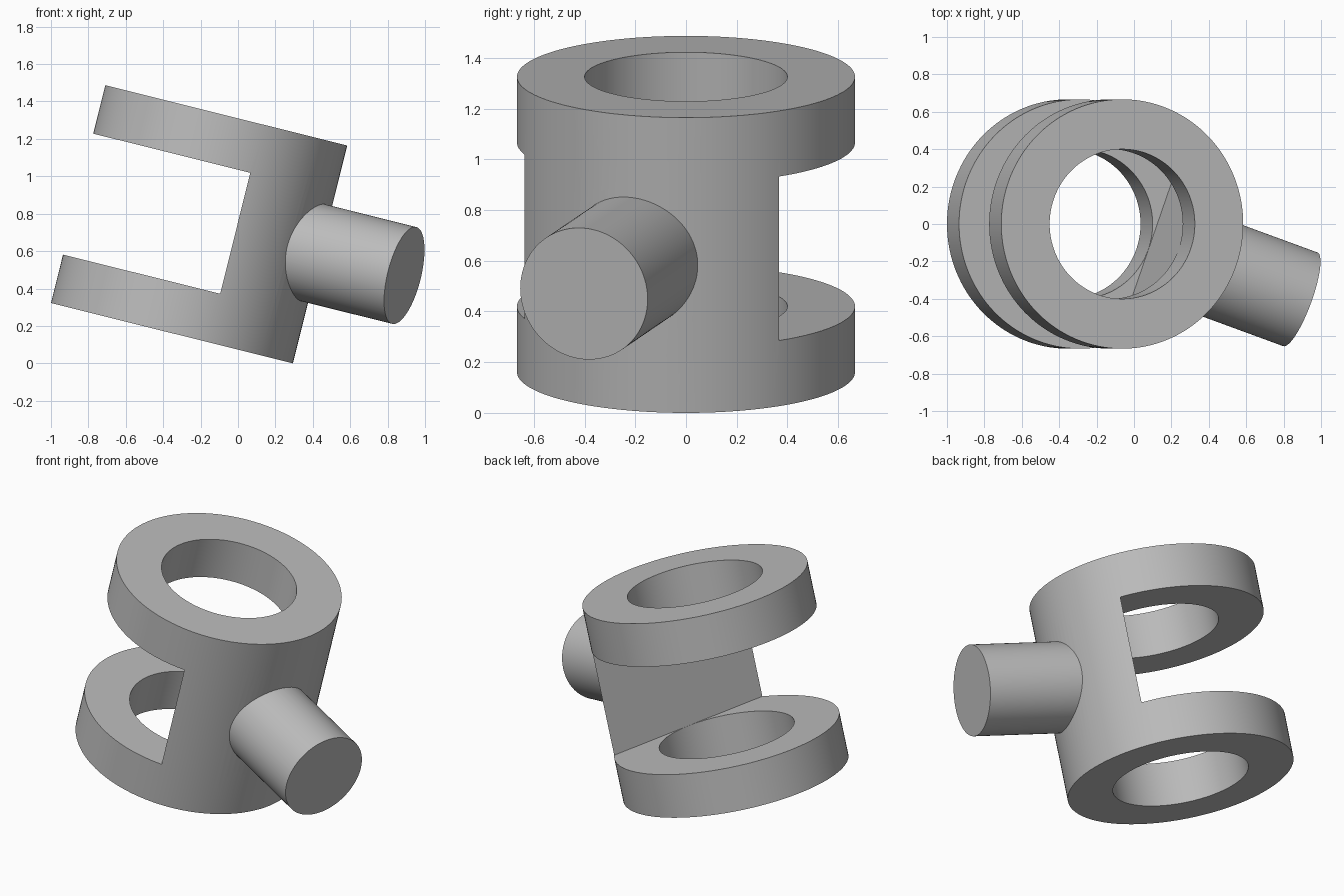
import bpy
from math import radians, sin, cos
from mathutils import Matrix, Vector

cube = bpy.data.objects.get("Cube")
if cube:
    bpy.data.objects.remove(cube, do_unlink=True)

UNIT = 2 / 15
RADIUS, HOLE, HEIGHT, PLATE = 5 * UNIT, 3 * UNIT, 9 * UNIT, 2 * UNIT
PIN_RADIUS, PIN_END, PIN_START = 2 * UNIT, 9 * UNIT, 0.45
TILT = radians(14)
TURN = Matrix.Rotation(radians(-19.6), 4, 'Z')

grey = bpy.data.materials.new("plain grey")
grey.use_nodes = True
colour = (0.5, 0.5, 0.5, 1)
grey.diffuse_color = colour
grey.node_tree.nodes["Principled BSDF"].inputs["Base Color"].default_value = colour


def cylinder(name, radius, depth, matrix=Matrix()):
    bpy.ops.mesh.primitive_cylinder_add(vertices=128, radius=radius, depth=depth)
    obj = bpy.context.object
    obj.name = name
    obj.data.transform(matrix)
    obj.data.materials.append(grey)
    return obj


def combine(target, tool, operation):
    mod = target.modifiers.new(operation.title(), 'BOOLEAN')
    mod.operation, mod.solver, mod.object = operation, 'EXACT', tool
    bpy.ops.object.select_all(action='DESELECT')
    target.select_set(True)
    bpy.context.view_layer.objects.active = target
    bpy.ops.object.modifier_apply(modifier=mod.name)
    bpy.data.objects.remove(tool, do_unlink=True)


# Upright round body, centred on the origin until it is tilted
body = cylinder("yoke_body", RADIUS, HEIGHT)

# Slot that leaves two end plates and a flat wall square to the pin
bpy.ops.mesh.primitive_cube_add(size=1)
slot = bpy.context.object
slot.name = "slot_cutter"
slot.data.transform(TURN @ Matrix.Translation((HOLE + 0.001 - 1, 0, 0))
                    @ Matrix.Diagonal((2, 3, HEIGHT - 2 * PLATE, 1)))
slot.data.materials.append(grey)
combine(body, slot, 'DIFFERENCE')

# Bore through both plates
combine(body, cylinder("bore_cutter", HOLE, HEIGHT * 2), 'DIFFERENCE')

# Side pin, fused into the wall
along = Matrix.Translation(((PIN_START + PIN_END) / 2, 0, 0)) @ Matrix.Rotation(radians(90), 4, 'Y')
combine(body, cylinder("pin", PIN_RADIUS, PIN_END - PIN_START, TURN @ along), 'UNION')

# Tilt the whole piece and rest its lower rim on the ground
centre = Vector((-1 + RADIUS * cos(TILT), 0, RADIUS * sin(TILT)))
centre += Vector((sin(TILT), 0, cos(TILT))) * HEIGHT / 2
body.data.transform(Matrix.Translation(centre) @ Matrix.Rotation(TILT, 4, 'Y'))
bpy.ops.object.shade_smooth_by_angle(angle=radians(30))
